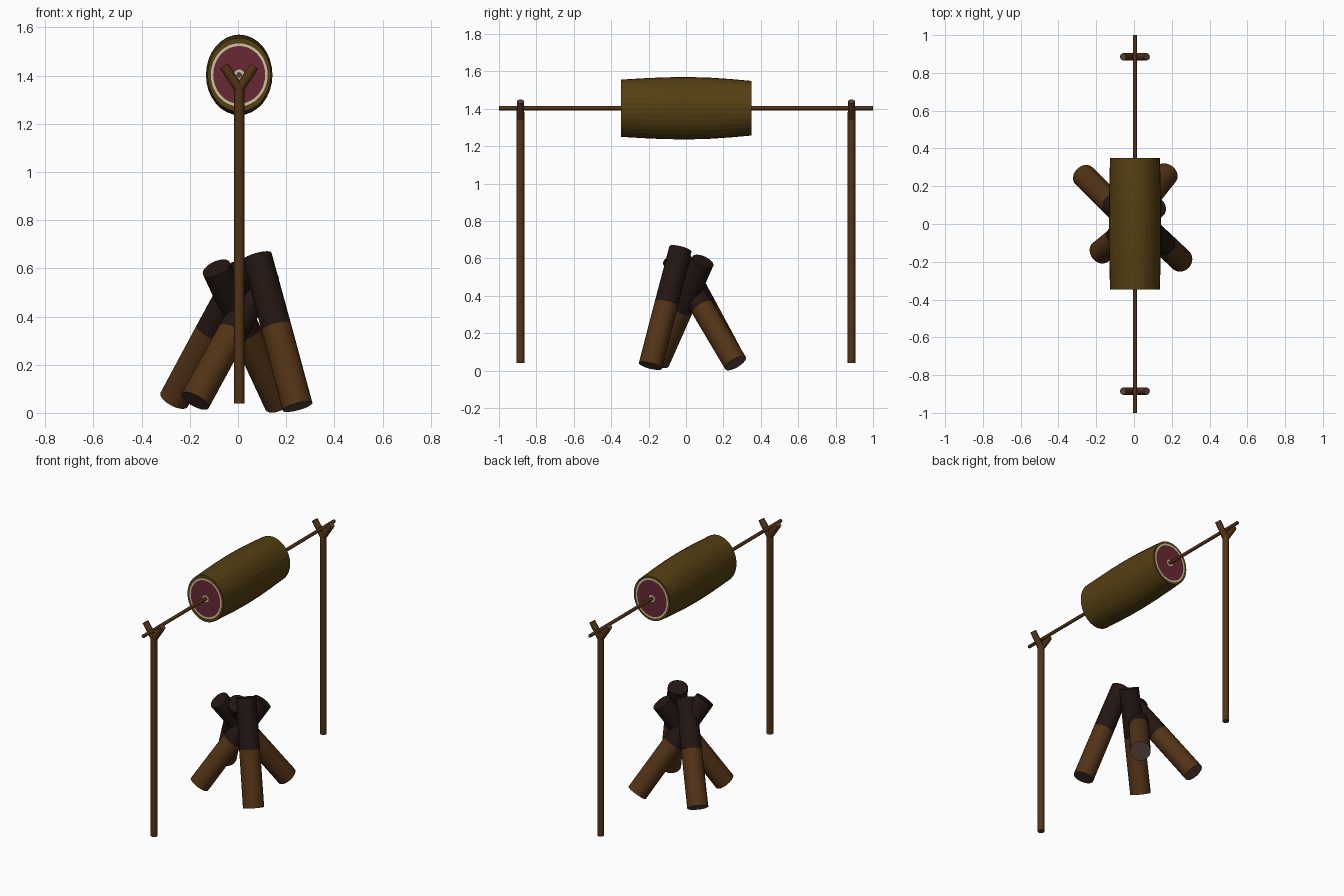
import bpy, bmesh, math
from mathutils import Vector

if "Cube" in bpy.data.objects:
    bpy.data.objects.remove(bpy.data.objects["Cube"])

CX, CZ = 0.005, 1.403


def mat(name, r, g, b):
    m = bpy.data.materials.new(name)
    m.diffuse_color = (r, g, b, 1)
    m.use_nodes = True
    m.node_tree.nodes["Principled BSDF"].inputs["Base Color"].default_value = m.diffuse_color
    return m


wood = mat("wood", 0.085, 0.033, 0.008)
cut = mat("cut_wood", 0.10, 0.052, 0.042)
char = mat("char", 0.017, 0.008, 0.006)
skin = mat("roast_skin", 0.09, 0.05, 0.006)
flesh = mat("flesh", 0.14, 0.022, 0.034)
cream = mat("fat_and_bone", 0.62, 0.56, 0.36)


def finish(name, bm, mats, smooth):
    bmesh.ops.recalc_face_normals(bm, faces=bm.faces[:])
    me = bpy.data.meshes.new(name)
    bm.to_mesh(me)
    bm.free()
    ob = bpy.data.objects.new(name, me)
    bpy.context.collection.objects.link(ob)
    for m in mats:
        me.materials.append(m)
    if smooth:
        bpy.context.view_layer.objects.active = ob
        ob.select_set(True)
        bpy.ops.object.shade_smooth_by_angle(angle=math.radians(40))
        ob.select_set(False)
    return ob


def loft(name, rings, band_mats, mats, n, cap=None, smooth=True):
    """Skin a list of (centre, side vector, up vector) elliptical rings."""
    bm = bmesh.new()
    loops = []
    for c, u, v in rings:
        loops.append([bm.verts.new(c + u * math.cos(2 * math.pi * i / n)
                                   + v * math.sin(2 * math.pi * i / n)) for i in range(n)])
    for a, b, mi in zip(loops, loops[1:], band_mats):
        for i in range(n):
            j = (i + 1) % n
            bm.faces.new((a[i], a[j], b[j], b[i])).material_index = mi
    if cap:
        bm.faces.new(loops[0]).material_index = cap[0]
        bm.faces.new(loops[-1]).material_index = cap[1]
    return finish(name, bm, mats, smooth)


def stick(name, a, b, radii, band_mats, mats, cap, n=16):
    """Round stick from a to b, with (fraction, radius) stations."""
    a, b = Vector(a), Vector(b)
    q = (b - a).to_track_quat('Z', 'Y')
    rings = [(a.lerp(b, t), q @ Vector((r, 0, 0)), q @ Vector((0, r, 0))) for t, r in radii]
    return loft(name, rings, band_mats, mats, n, cap)


# Roast: cut faces step through bone, flesh, fat and skin rings
Y0, Y1 = -0.347, 0.35
face = [(0.010, 0.010), (0.022, 0.022), (0.108, 0.120), (0.118, 0.131)]
body = [(Y0, 0.132, 0.153), (-0.23, 0.135, 0.160), (-0.12, 0.138, 0.165), (0.0, 0.138, 0.167),
        (0.12, 0.137, 0.164), (0.24, 0.135, 0.156), (Y1, 0.132, 0.146)]
stations = [(Y0, *f) for f in face] + body + [(Y1, *f) for f in reversed(face)]
rings = [(Vector((CX, y, CZ)), Vector((rx, 0, 0)), Vector((0, 0, rz))) for y, rx, rz in stations]
bands = [2, 1, 2] + [0] * 8 + [2, 1, 2]
loft("roast", rings, bands, [skin, flesh, cream], 32, smooth=False)

# Spit rod
stick("spit_rod", (CX, -1, CZ), (CX, 1, CZ), [(0, 0.011), (1, 0.011)], [0], [wood, cut], (1, 1), 12)

# Forked posts at both ends
for side, y in (("front", -0.885), ("back", 0.885)):
    stick(side + "_post", (CX, y, 0.04), (CX, y, 1.365), [(0, 0.021), (1, 0.021)],
          [0], [wood, cut], (1, 0))
    for label, s in (("left", -1), ("right", 1)):
        stick(f"{side}_fork_{label}", (CX, y, 1.345), (CX + s * 0.063, y, 1.439),
              [(0, 0.021), (1, 0.019)], [0], [wood, cut], (0, 1))

# Leaning campfire logs with charred upper halves
logs = [((-0.265, 0.255, 0.055), (0.02, -0.03, 0.59)),
        ((-0.178, -0.15, 0.05), (0.115, 0.09, 0.585)),
        ((0.247, -0.19, 0.026), (0.08, -0.03, 0.65)),
        ((0.172, 0.265, 0.04), (-0.09, -0.07, 0.60))]
for i, (a, b) in enumerate(logs):
    stick(f"log_{i + 1}", a, b, [(0, 0.064), (0.53, 0.063), (1, 0.061)],
          [0, 1], [wood, char, cut], (2, 1), 24)
